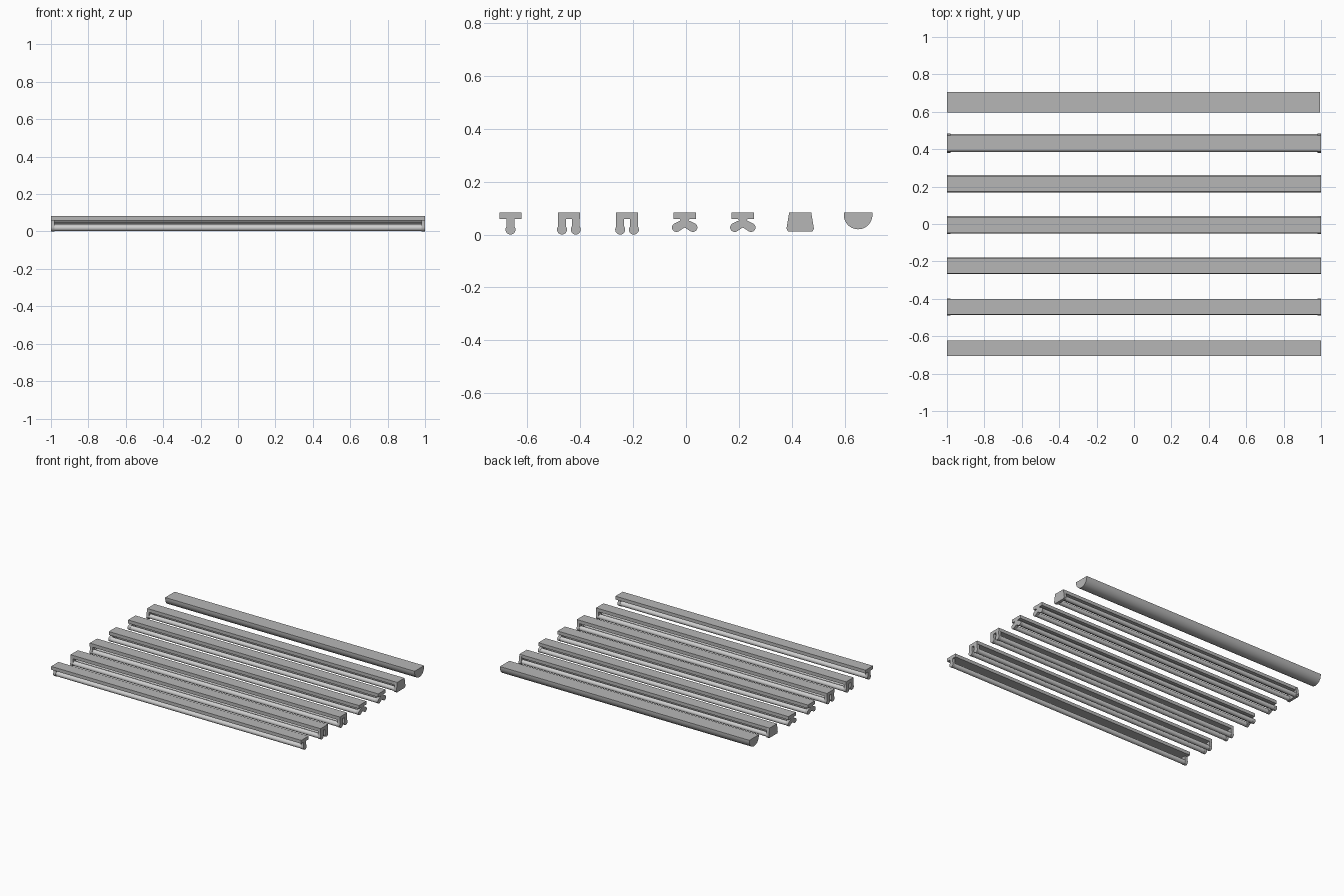
import bpy, bmesh, math

if "Cube" in bpy.data.objects:
    bpy.data.objects.remove(bpy.data.objects["Cube"])


def material(name, v):
    m = bpy.data.materials.new(name)
    m.diffuse_color = (v, v, v, 1)
    m.use_nodes = True
    m.node_tree.nodes["Principled BSDF"].inputs["Base Color"].default_value = m.diffuse_color
    return m


METAL = material("grey metal", 0.47)
TUBE = material("pale tube", 0.62)


def prism(name, profile, x0, x1, yc, mat=METAL):
    """Extrude a closed (y, z) profile along x."""
    bm = bmesh.new()
    face = bm.faces.new([bm.verts.new((x0, yc + y, z)) for y, z in profile])
    ext = bmesh.ops.extrude_face_region(bm, geom=[face])["geom"]
    moved = [g for g in ext if isinstance(g, bmesh.types.BMVert)]
    bmesh.ops.translate(bm, vec=(x1 - x0, 0, 0), verts=moved)
    bmesh.ops.recalc_face_normals(bm, faces=bm.faces[:])
    me = bpy.data.meshes.new(name)
    bm.to_mesh(me)
    bm.free()
    me.materials.append(mat)
    ob = bpy.data.objects.new(name, me)
    bpy.context.collection.objects.link(ob)
    bpy.ops.object.select_all(action='DESELECT')
    bpy.context.view_layer.objects.active = ob
    ob.select_set(True)
    bpy.ops.object.shade_smooth_by_angle(angle=math.radians(35))
    return ob


def rect(y0, y1, z0, z1):
    return [(y0, z0), (y1, z0), (y1, z1), (y0, z1)]


def arc(cy, cz, r, a0, a1, n):
    return [(cy + r * math.cos(math.radians(a0 + (a1 - a0) * i / n)),
             cz + r * math.sin(math.radians(a0 + (a1 - a0) * i / n))) for i in range(n + 1)]


def tube(yc, y, z, r=0.017):
    prism("fluorescent_tube", arc(y, z, r, 0, 345, 23), -0.985, 0.985, yc, TUBE)


def housing(yc):
    prism("housing", rect(-0.042, 0.042, 0.059, 0.083), -1, 1, yc)


def at_ends(name, profile, yc):
    for x0, x1 in ((-1, -0.98), (0.98, 1)):
        prism(name, profile, x0, x1, yc)


def straight_socket(y, r=0.019):
    # narrow leg with a round foot
    return [(y + 0.015, 0.062), (y - 0.015, 0.062)] + arc(y, r, r, 142, 398, 14)


def angled_socket(side):
    # capsule sloping down and outwards from the neck
    a = -28
    pts = arc(0.031, 0.027, 0.017, a - 90, a + 90, 10) + arc(0.004, 0.042, 0.015, a + 90, a + 270, 8)
    return [(side * y, z) for y, z in pts]


# single tube batten
housing(-0.664)
at_ends("socket", straight_socket(0), -0.664)
tube(-0.664, 0, 0.019)

# twin tube battens with upright sockets
for yc in (-0.443, -0.223):
    housing(yc)
    for y in (-0.026, 0.026):
        at_ends("socket", straight_socket(y), yc)
        tube(yc, y, 0.019)

# twin tube battens with splayed sockets
for yc in (-0.005, 0.215):
    housing(yc)
    prism("neck", [(-0.02, 0.061), (0.02, 0.061), (0.009, 0.045), (-0.009, 0.045)], -1, 1, yc)
    for s in (-1, 1):
        at_ends("splayed_socket", angled_socket(s), yc)
        tube(yc, s * 0.031, 0.027, 0.016)

# twin tube batten with solid end caps
housing(0.432)
cap = [(-0.042, 0.083), (-0.052, 0.022), (-0.046, 0.012), (0.046, 0.012), (0.052, 0.022), (0.042, 0.083)]
at_ends("end_cap", cap, 0.432)
for y in (-0.032, 0.032):
    tube(0.432, y, 0.028, 0.016)

# half-round fitting
bowl = [(0.054, 0.083), (-0.054, 0.083)] + arc(0, 0.074, 0.054, 180, 360, 24)
prism("half_round_fitting", bowl, -1, 0.994, 0.651)
